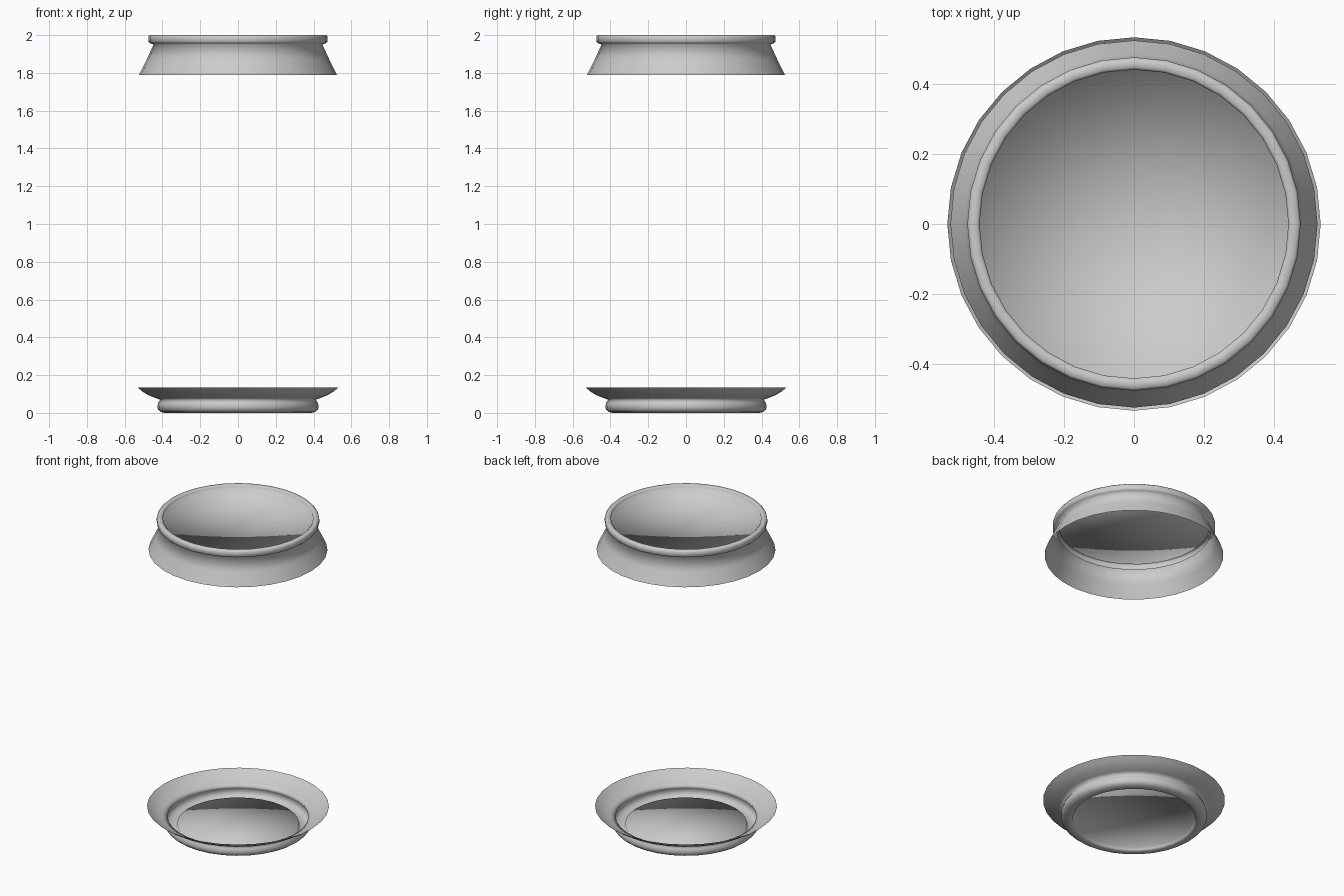
import bpy, bmesh, math

if "Cube" in bpy.data.objects:
    bpy.data.objects.remove(bpy.data.objects["Cube"])

SIDES = 32

def lathe(name, profile, cap_z):
    """Revolve (radius, z) points about z and close the last ring with a fan."""
    bm = bmesh.new()
    rings = []
    for r, z in profile:
        rings.append([bm.verts.new((r * math.cos(2 * math.pi * i / SIDES),
                                    r * math.sin(2 * math.pi * i / SIDES), z))
                      for i in range(SIDES)])
    for a, b in zip(rings, rings[1:]):
        for i in range(SIDES):
            j = (i + 1) % SIDES
            bm.faces.new((a[i], a[j], b[j], b[i]))
    centre = bm.verts.new((0, 0, cap_z))
    last = rings[-1]
    for i in range(SIDES):
        bm.faces.new((last[i], last[(i + 1) % SIDES], centre))
    # wind each part outward: faces climb for the rim, descend for the foot
    if profile[-1][1] < profile[0][1]:
        bmesh.ops.reverse_faces(bm, faces=bm.faces[:])
    for f in bm.faces:
        f.smooth = True
    mesh = bpy.data.meshes.new(name)
    bm.to_mesh(mesh)
    bm.free()
    obj = bpy.data.objects.new(name, mesh)
    bpy.context.collection.objects.link(obj)
    return obj

# upper collar: flared skirt, rounded lip, shallow recessed top disc
lathe("top_collar", [
    (0.523, 1.79), (0.484, 1.87), (0.447, 1.95), (0.468, 1.958),
    (0.475, 1.966), (0.475, 1.992), (0.468, 2.0), (0.447, 2.0),
    (0.44, 1.993), (0.44, 1.98)], 1.98)

# lower foot: dished flange, rounded foot bead, shallow recessed base disc
lathe("bottom_foot", [
    (0.532, 0.135), (0.505, 0.112), (0.475, 0.094), (0.44, 0.08),
    (0.412, 0.07), (0.422, 0.055), (0.427, 0.038), (0.424, 0.018),
    (0.41, 0.006), (0.39, 0.0), (0.367, 0.0), (0.358, 0.008),
    (0.356, 0.025)], 0.025)
